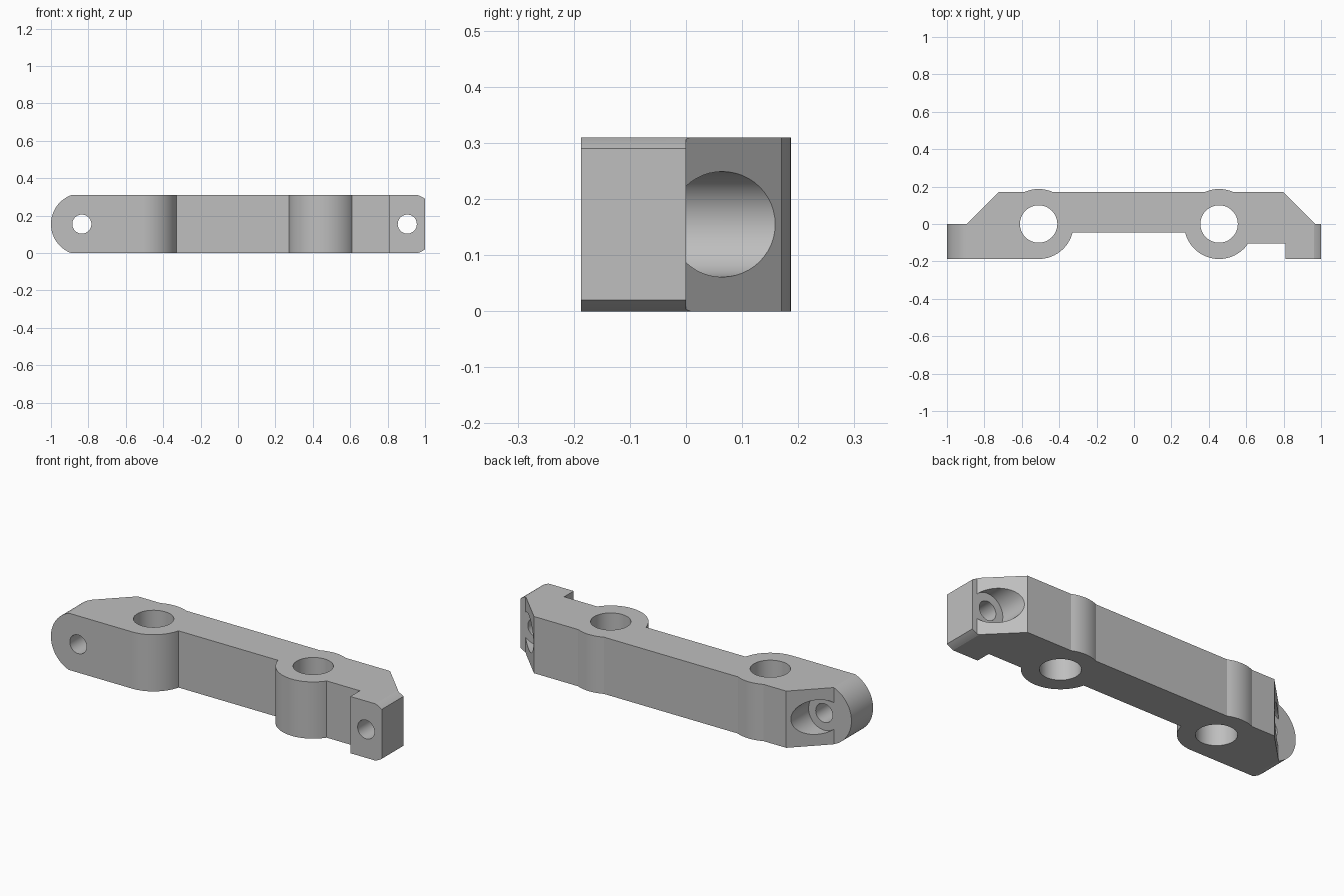
import bpy
import bmesh
from math import asin, acos, sin, cos, pi, radians
from mathutils import Matrix

if "Cube" in bpy.data.objects:
    bpy.data.objects.remove(bpy.data.objects["Cube"], do_unlink=True)

HEIGHT = 0.31
MID = HEIGHT / 2
BOSS_R = 0.187          # vertical bosses
BOSS_X = (-0.51, 0.455)
BOLT_X = (-0.835, 0.905)  # horizontal bolt holes
END_R = 0.165
BACK, WEB, STEP = 0.17, -0.045, -0.105

grey = bpy.data.materials.new("plain grey")
grey.use_nodes = True
colour = (0.52, 0.52, 0.52, 1)
grey.diffuse_color = colour
grey.node_tree.nodes["Principled BSDF"].inputs["Base Color"].default_value = colour


def arc(cx, cy, r, start, end, steps=20):
    return [(cx + r * cos(start + (end - start) * i / steps),
             cy + r * sin(start + (end - start) * i / steps)) for i in range(steps + 1)]


def prism(name, points, low, high, along_y=False):
    """Extrude an outline along z, or an x-z outline along y."""
    bm = bmesh.new()
    place = (lambda a, b: (a, low, b)) if along_y else (lambda a, b: (a, b, low))
    face = bm.faces.new([bm.verts.new(place(a, b)) for a, b in points])
    out = bmesh.ops.extrude_face_region(bm, geom=[face])
    moved = [v for v in out["geom"] if isinstance(v, bmesh.types.BMVert)]
    shift = (0, high - low, 0) if along_y else (0, 0, high - low)
    bmesh.ops.translate(bm, vec=shift, verts=moved)
    bmesh.ops.recalc_face_normals(bm, faces=bm.faces)
    mesh = bpy.data.meshes.new(name)
    bm.to_mesh(mesh)
    bm.free()
    mesh.materials.append(grey)
    obj = bpy.data.objects.new(name, mesh)
    bpy.context.collection.objects.link(obj)
    return obj


def boolean(target, cutter, operation):
    """Apply a boolean and discard the helper."""
    bpy.context.view_layer.objects.active = target
    mod = target.modifiers.new(cutter.name, "BOOLEAN")
    mod.object, mod.operation, mod.solver = cutter, operation, "EXACT"
    bpy.ops.object.modifier_apply(modifier=mod.name)
    bpy.data.objects.remove(cutter, do_unlink=True)


# Plan outline, counter-clockwise from the front left corner
left, right = BOSS_X
web_angle = asin(WEB / BOSS_R)
step_angle = asin(STEP / BOSS_R)
back_angle = asin(BACK / BOSS_R)
outline = [(-1.05, -BOSS_R)]
outline += arc(left, 0, BOSS_R, -pi / 2, web_angle)
outline += arc(right, 0, BOSS_R, -pi - web_angle, step_angle, 32)
outline += [(0.81, STEP), (0.81, -BOSS_R), (1.05, -BOSS_R), (1.05, 0),
            (0.97, 0), (0.80, BACK)]
outline += arc(right, 0, BOSS_R, back_angle, pi - back_angle, 8)
outline += arc(left, 0, BOSS_R, back_angle, pi - back_angle, 8)
outline += [(-0.725, BACK), (-0.895, 0), (-1.05, 0)]
bracket = prism("bracket_body", outline, -0.1, HEIGHT + 0.1)

# Front outline: full round on one end, clipped round on the other
tangent = asin(MID / END_R)
clip = acos((1 - BOLT_X[1]) / END_R)
front = arc(BOLT_X[0], MID, END_R, pi - tangent, pi + tangent, 32)
front += arc(BOLT_X[1], MID, END_R, -tangent, -clip, 5)
front += arc(BOLT_X[1], MID, END_R, clip, tangent, 5)
boolean(bracket, prism("end_rounding", front, -0.3, 0.3, True), "INTERSECT")

# Vertical bores, bolt holes and their counterbores
for x in BOSS_X:
    bore = prism("bore_cutter", arc(x, 0, 0.1, 0, 2 * pi, 48)[:-1], -0.2, 0.6)
    boolean(bracket, bore, "DIFFERENCE")
for x in BOLT_X:
    sink = prism("counterbore_cutter", arc(x, MID, 0.094, 0, 2 * pi, 48)[:-1], 0, 0.4, True)
    boolean(bracket, sink, "DIFFERENCE")
    hole = prism("bolt_hole_cutter", arc(x, MID, 0.051, 0, 2 * pi, 40)[:-1], -0.4, 0.4, True)
    boolean(bracket, hole, "DIFFERENCE")

# Smooth the round walls and keep the flats flat
bpy.ops.object.select_all(action="DESELECT")
bracket.select_set(True)
bpy.context.view_layer.objects.active = bracket
bpy.ops.object.shade_smooth_by_angle(angle=radians(18))
normals = bracket.modifiers.new("flat normals", "WEIGHTED_NORMAL")
normals.keep_sharp = True
